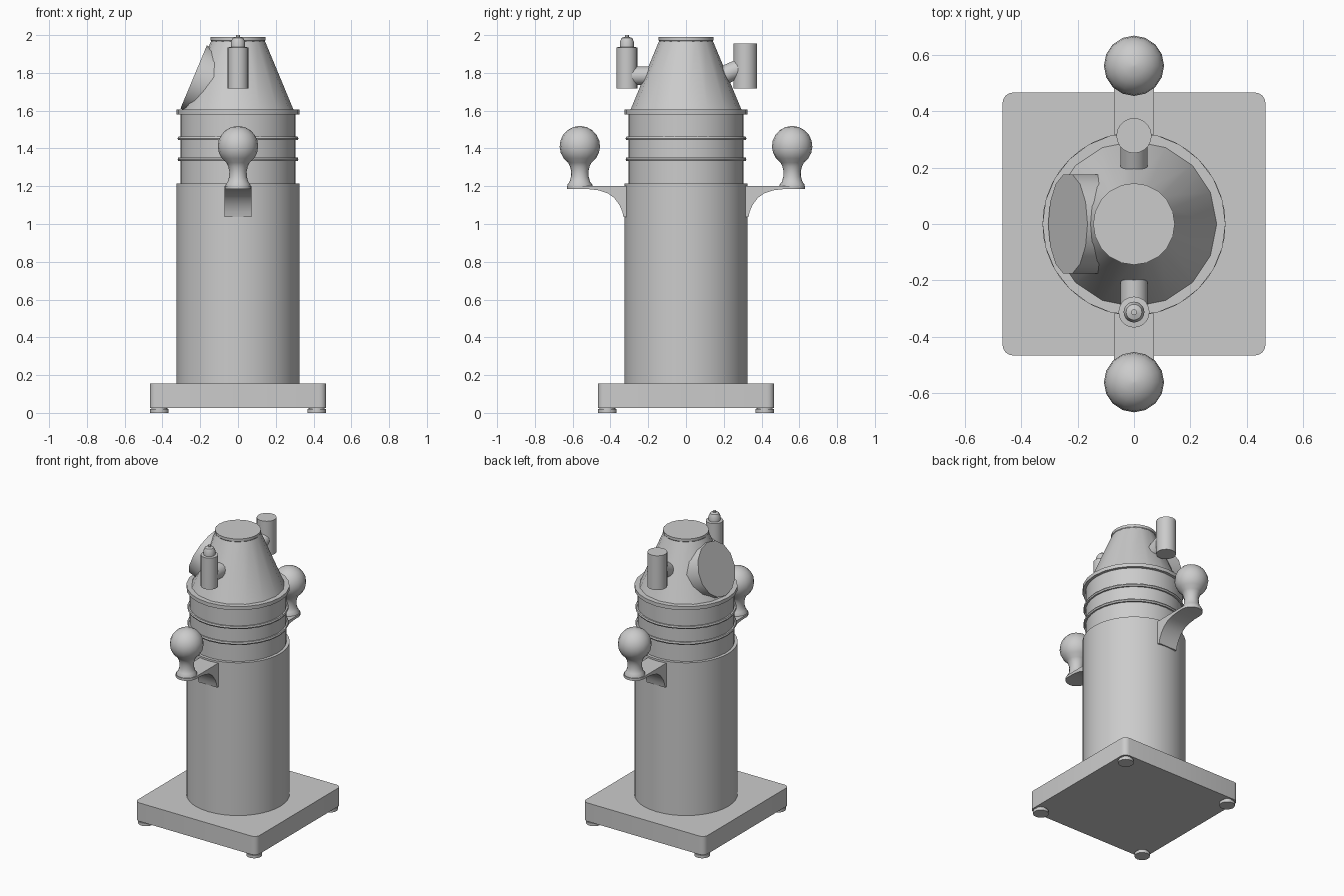
import bpy, bmesh, math
from mathutils import Vector

if "Cube" in bpy.data.objects:
    bpy.data.objects.remove(bpy.data.objects["Cube"])


def finish(name, bm, smooth=True):
    bmesh.ops.remove_doubles(bm, verts=bm.verts, dist=1e-5)
    bmesh.ops.recalc_face_normals(bm, faces=bm.faces)
    me = bpy.data.meshes.new(name)
    bm.to_mesh(me)
    bm.free()
    ob = bpy.data.objects.new(name, me)
    bpy.context.collection.objects.link(ob)
    if smooth:
        bpy.ops.object.select_all(action='DESELECT')
        ob.select_set(True)
        bpy.context.view_layer.objects.active = ob
        bpy.ops.object.shade_smooth_by_angle(angle=math.radians(35))
    return ob


def lathe(name, profile, sides, x=0, y=0):
    """Revolve (radius, z) points about a vertical axis, with closed ends."""
    bm = bmesh.new()
    rings = []
    for r, z in profile:
        rings.append([bm.verts.new((x + r * math.cos(a), y + r * math.sin(a), z))
                      for a in (2 * math.pi * i / sides for i in range(sides))])
    for a, b in zip(rings, rings[1:]):
        for i in range(sides):
            j = (i + 1) % sides
            bm.faces.new((a[i], a[j], b[j], b[i]))
    bm.faces.new(rings[0][::-1])
    bm.faces.new(rings[-1])
    return finish(name, bm)


def rod(name, start, end, r, sides):
    """Cylinder between two points."""
    a, b = Vector(start), Vector(end)
    bm = bmesh.new()
    bmesh.ops.create_cone(bm, cap_ends=True, segments=sides, radius1=r, radius2=r,
                          depth=(b - a).length)
    bm.transform((b - a).to_track_quat('Z', 'Y').to_matrix().to_4x4())
    bmesh.ops.translate(bm, verts=bm.verts, vec=(a + b) / 2)
    return finish(name, bm)


def extrude_outline(name, points, offset):
    """Solid from a flat outline pushed along an offset."""
    bm = bmesh.new()
    face = bm.faces.new([bm.verts.new(p) for p in points])
    res = bmesh.ops.extrude_face_region(bm, geom=[face])
    verts = [v for v in res['geom'] if isinstance(v, bmesh.types.BMVert)]
    bmesh.ops.translate(bm, verts=verts, vec=offset)
    return finish(name, bm)


# Square base plate with rounded corners, on four feet
outline = []
for q in range(4):
    cx, cy = [(1, 1), (-1, 1), (-1, -1), (1, -1)][q]
    for k in range(5):
        a = math.radians(90 * q + 22.5 * k)
        outline.append((cx * 0.43 + 0.037 * math.cos(a), cy * 0.43 + 0.037 * math.sin(a), 0.027))
extrude_outline("base_plate", outline, (0, 0, 0.128))
for sx in (-1, 1):
    for sy in (-1, 1):
        lathe("foot", [(0.049, 0), (0.049, 0.02), (0.042, 0.02), (0.042, 0.035)],
              16, sx * 0.416, sy * 0.416)

# Pedestal, upper drum, bands and flange
lathe("pedestal", [(0.325, 0.15), (0.325, 1.215)], 40)
lathe("drum", [(0.305, 1.2), (0.305, 1.59)], 32)
for z in (1.343, 1.453):
    lathe("drum_band", [(0.3, z - 0.009), (0.316, z - 0.009), (0.32, z),
                        (0.316, z + 0.009), (0.3, z + 0.009)], 24)
lathe("flange", [(0.325, 1.58), (0.325, 1.605)], 24)

# Conical hood and its cap
lathe("hood", [(0.296, 1.6), (0.14, 1.975)], 16)
lathe("hood_cap", [(0.14, 1.965), (0.145, 1.972), (0.145, 1.99)], 20)

# Round sloping window on the left of the hood
n = Vector((-0.923, 0, 0.386))
c = Vector((-0.235, 0, 1.778))
rod("window", c - n * 0.15, c, 0.181, 14)

# Front lamp with a stepped top, back lamp plain
lathe("front_lamp", [(0.055, 1.717), (0.055, 1.935), (0.037, 1.937), (0.037, 1.965),
                     (0.028, 1.985), (0.01, 1.991), (0.01, 2.0)], 20, 0, -0.313)
rod("front_lamp_arm", (0, -0.14, 1.785), (0, -0.31, 1.785), 0.049, 14)
lathe("back_lamp", [(0.0625, 1.717), (0.0625, 1.955)], 20, 0, 0.314)
rod("back_lamp_arm", (0, 0.15, 1.765), (0, 0.3, 1.832), 0.049, 14)

# Curved brackets carrying ball-topped posts, front and back
for side, s in (("front", -1), ("back", 1)):
    rib = [(0.29, 1.202), (0.56, 1.202), (0.56, 1.185), (0.51, 1.184), (0.46, 1.178),
           (0.415, 1.163), (0.38, 1.138), (0.352, 1.1), (0.337, 1.065), (0.331, 1.037),
           (0.29, 1.037)]
    extrude_outline(side + "_bracket", [(-0.071, s * y, z) for y, z in rib], (0.142, 0, 0))
    lathe(side + "_bracket_end", [(0.071, 1.185), (0.071, 1.202)], 20, 0, s * 0.56)
    post = [(0.066, 1.195), (0.066, 1.208), (0.054, 1.225), (0.047, 1.25), (0.046, 1.28),
            (0.052, 1.305)]
    for k in range(9):
        a = math.radians(-55 + 145 * k / 8 * 0.985)
        post.append((0.107 * math.cos(a), 1.412 + 0.107 * math.sin(a)))
    lathe(side + "_ball_post", post, 16, 0, s * 0.562)
